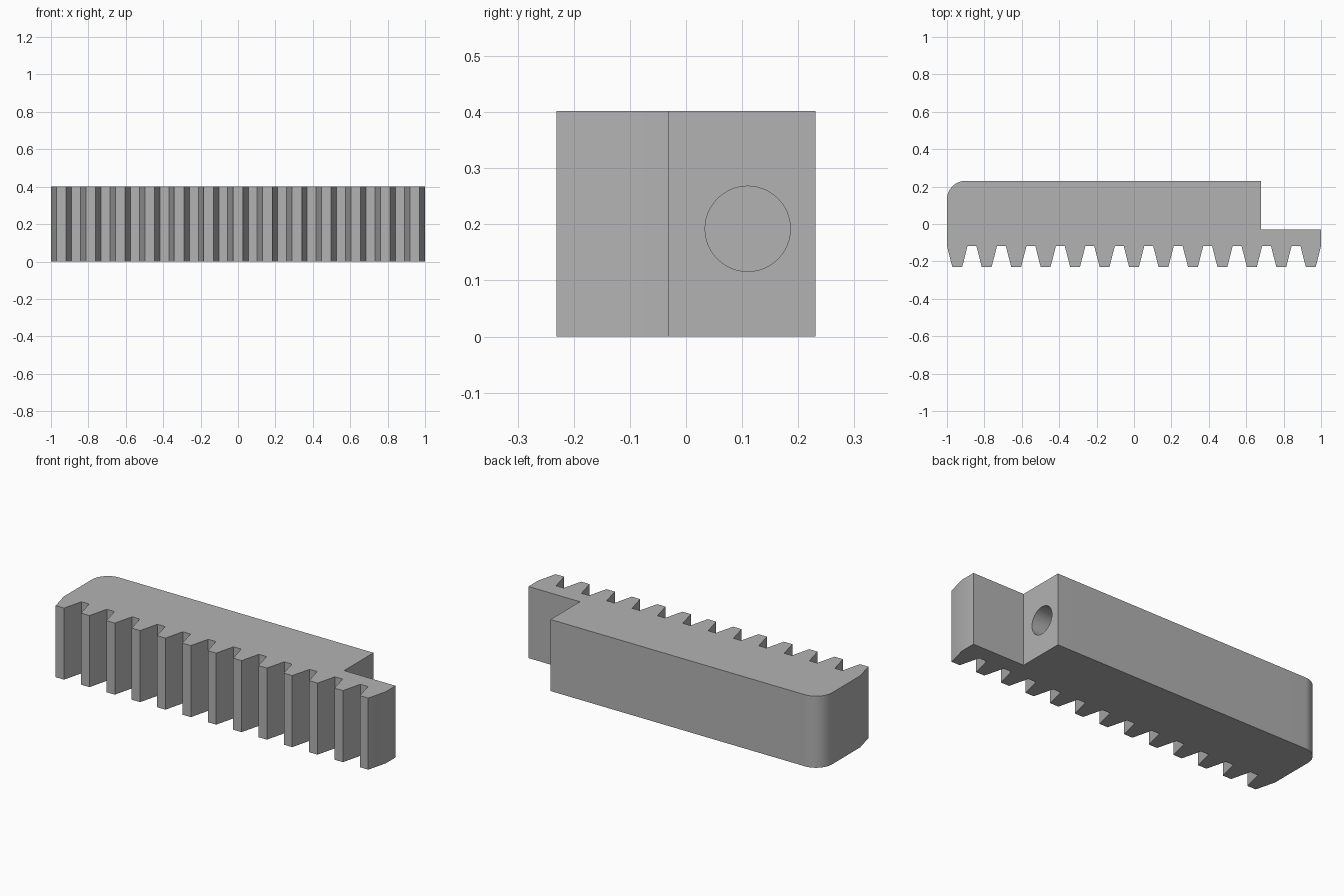
import bpy, bmesh
from math import sin, cos, pi

cube = bpy.data.objects.get("Cube")
if cube:
    bpy.data.objects.remove(cube, do_unlink=True)

grey = bpy.data.materials.new("plain_grey")
grey.use_nodes = True
colour = (0.45, 0.45, 0.45, 1)
grey.diffuse_color = colour
grey.node_tree.nodes["Principled BSDF"].inputs["Base Color"].default_value = colour

TEETH, HEIGHT = 13, 0.402
TIP_Y, ROOT_Y, STEP_Y, BACK_Y = -0.231, -0.118, -0.03, 0.231
TIP, BASE = 0.026, 0.055          # half widths of a tooth
STEP_X, RADIUS = 0.68, 0.1
PITCH = 2 * (1 - BASE) / (TEETH - 1)

# Outline: row of teeth along the front
outline = []
for i in range(TEETH):
    x = BASE - 1 + i * PITCH
    outline += [(x - BASE, ROOT_Y), (x - TIP, TIP_Y), (x + TIP, TIP_Y), (x + BASE, ROOT_Y)]

# Outline: stepped end, back and rounded back corner
outline += [(1, STEP_Y), (STEP_X, STEP_Y), (STEP_X, BACK_Y)]
for i in range(17):
    a = pi / 2 * (1 + i / 16)
    outline.append((RADIUS - 1 + RADIUS * cos(a), BACK_Y - RADIUS + RADIUS * sin(a)))

# Rack body
bm = bmesh.new()
face = bm.faces.new([bm.verts.new((x, y, 0)) for x, y in outline])
top = bmesh.ops.extrude_face_region(bm, geom=[face])["geom"]
bmesh.ops.translate(bm, vec=(0, 0, HEIGHT), verts=[v for v in top if isinstance(v, bmesh.types.BMVert)])
bmesh.ops.recalc_face_normals(bm, faces=bm.faces)
mesh = bpy.data.meshes.new("gear_rack")
bm.to_mesh(mesh)
bm.free()
mesh.materials.append(grey)
rack = bpy.data.objects.new("gear_rack", mesh)
bpy.context.collection.objects.link(rack)

# Blind hole in the step face
DEPTH = 0.5
bpy.ops.mesh.primitive_cylinder_add(vertices=48, radius=0.076, depth=2 * DEPTH,
                                    location=(STEP_X, 0.11, 0.192), rotation=(0, pi / 2, 0))
cutter = bpy.context.object
cutter.name = "hole_cutter"
cutter.data.materials.append(grey)
cutter.hide_render = True
cutter.hide_set(True)
hole = rack.modifiers.new("hole", "BOOLEAN")
hole.operation, hole.solver, hole.object = "DIFFERENCE", "EXACT", cutter

# Apply the cut, then shade the curved surfaces smooth
bpy.ops.object.select_all(action="DESELECT")
rack.select_set(True)
bpy.context.view_layer.objects.active = rack
bpy.ops.object.modifier_apply(modifier=hole.name)
bpy.data.objects.remove(cutter, do_unlink=True)
bpy.ops.object.shade_smooth_by_angle(angle=pi / 6)
